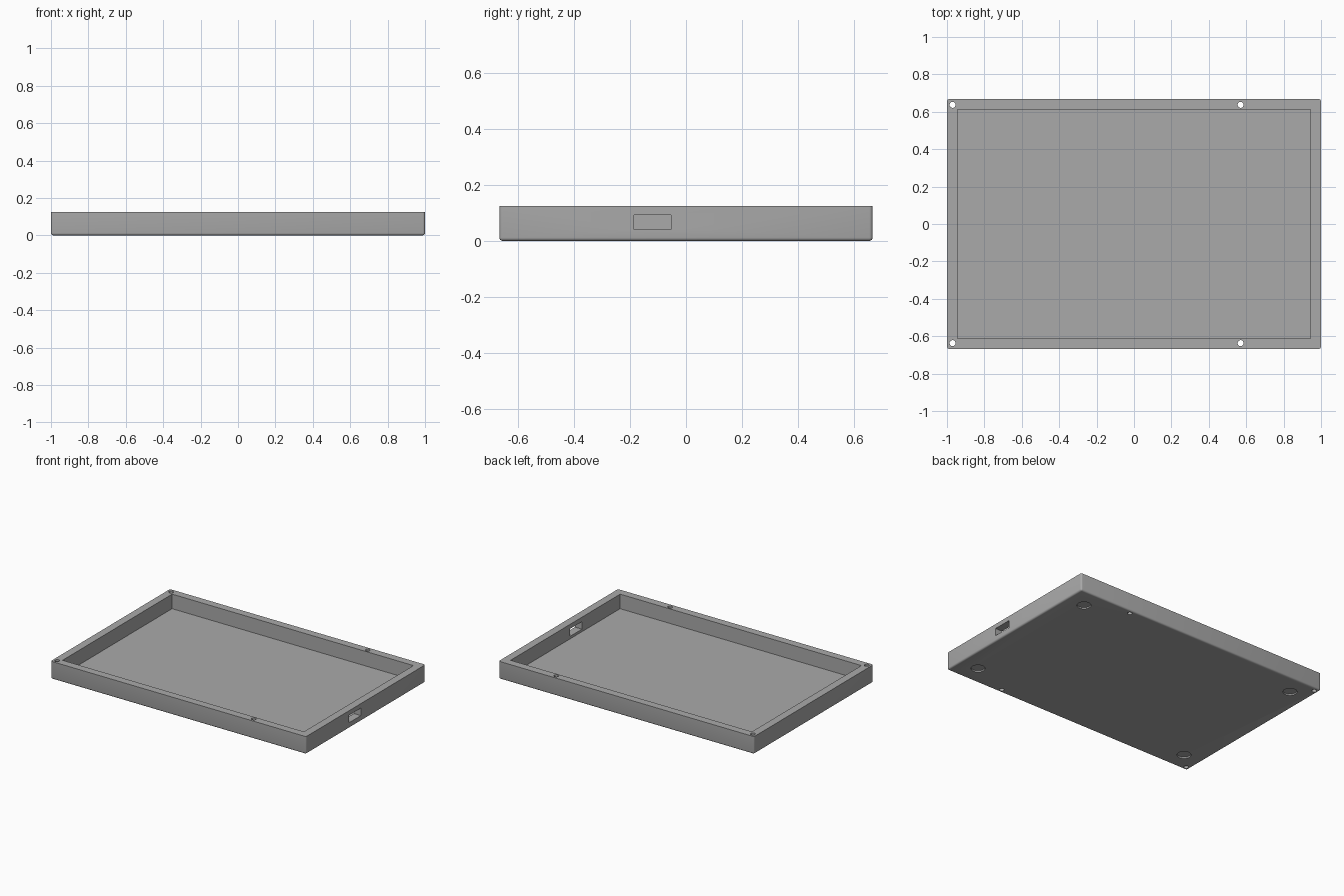
import bpy
import bmesh
from mathutils import Matrix

LENGTH, DEPTH, HEIGHT = 2.0, 1.335, 0.125
WALL, FLOOR = 0.055, 0.022

if "Cube" in bpy.data.objects:
    bpy.data.objects.remove(bpy.data.objects["Cube"], do_unlink=True)

grey = bpy.data.materials.new("plain grey")
grey.use_nodes = True
colour = (0.4, 0.4, 0.4, 1)
grey.diffuse_color = colour
grey.node_tree.nodes["Principled BSDF"].inputs["Base Color"].default_value = colour


def make_object(name, bm):
    mesh = bpy.data.meshes.new(name)
    bm.to_mesh(mesh)
    bm.free()
    mesh.materials.append(grey)
    obj = bpy.data.objects.new(name, mesh)
    bpy.context.collection.objects.link(obj)
    return obj


def box_bmesh(low, high):
    bm = bmesh.new()
    size = [b - a for a, b in zip(low, high)]
    centre = [(a + b) / 2 for a, b in zip(low, high)]
    bmesh.ops.create_cube(bm, size=1, matrix=Matrix.Translation(centre) @ Matrix.Diagonal((*size, 1)))
    return bm


def cylinder(name, x, y, radius, low, high):
    bm = bmesh.new()
    bmesh.ops.create_cone(bm, cap_ends=True, segments=32, radius1=radius, radius2=radius,
                          depth=high - low, matrix=Matrix.Translation((x, y, (low + high) / 2)))
    return make_object(name, bm)


# Outer block, rounded everywhere except around the open rim
hx, hy = LENGTH / 2, DEPTH / 2
bm = box_bmesh((-hx, -hy, 0), (hx, hy, HEIGHT))
edges = [e for e in bm.edges if min(v.co.z for v in e.verts) < HEIGHT / 2]
bmesh.ops.bevel(bm, geom=edges, offset=0.012, segments=4, profile=0.5, affect='EDGES')
tray = make_object("tray", bm)

# Interior cavity and the port slot through the left wall
ix, iy = hx - WALL, hy - WALL
cutters = [
    make_object("cavity_cutter", box_bmesh((-ix, -iy, FLOOR), (ix, iy, HEIGHT + 0.1))),
    make_object("port_cutter", box_bmesh((ix - 0.05, -0.186, 0.04), (hx + 0.05, -0.054, 0.093))),
]

# Screw holes through the rim and shallow foot recesses underneath
for side in (-1, 1):
    for x in (-0.97, 0.57):
        cutters.append(cylinder("screw_hole_cutter", x, side * 0.637, 0.016, -0.1, HEIGHT + 0.1))
    for x in (-0.86, 0.86):
        cutters.append(cylinder("foot_recess_cutter", x, side * 0.527, 0.045, -0.1, 0.01))

for cutter in cutters:
    cutter.hide_render = True
    cut = tray.modifiers.new(cutter.name, 'BOOLEAN')
    cut.operation = 'DIFFERENCE'
    cut.solver = 'EXACT'
    cut.object = cutter

# Apply the cuts, then discard the cutters
bpy.context.view_layer.objects.active = tray
tray.select_set(True)
for cut in list(tray.modifiers):
    bpy.ops.object.modifier_apply(modifier=cut.name)
for cutter in cutters:
    bpy.data.objects.remove(cutter, do_unlink=True)

bpy.ops.object.select_all(action='DESELECT')
tray.select_set(True)
bpy.ops.object.shade_smooth_by_angle()
